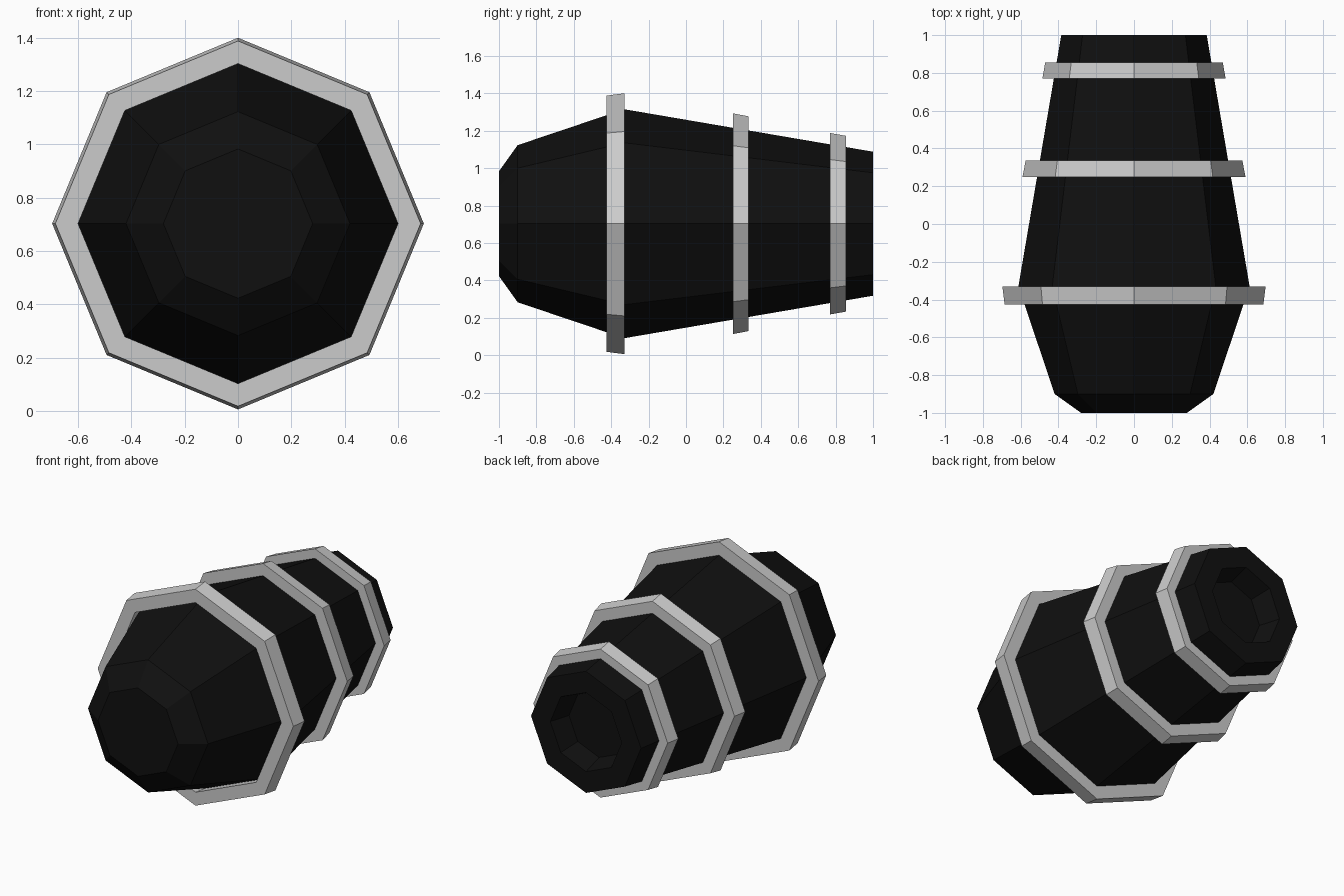
import bpy, bmesh, math

if "Cube" in bpy.data.objects:
    bpy.data.objects.remove(bpy.data.objects["Cube"])

CZ = 0.703   # height of the long axis
SIDES = 8


def lathe(name, profile, closed=False, mat=None):
    """Spin (y, radius) points round the long axis into a faceted solid."""
    bm = bmesh.new()
    loops = []
    for y, r in profile:
        loops.append([bm.verts.new((r * math.cos(i * math.tau / SIDES), y,
                                    CZ + r * math.sin(i * math.tau / SIDES)))
                      for i in range(SIDES)])
    pairs = list(zip(loops, loops[1:]))
    if closed:
        pairs.append((loops[-1], loops[0]))
    for a, b in pairs:
        for i in range(SIDES):
            j = (i + 1) % SIDES
            bm.faces.new((a[i], a[j], b[j], b[i]))
    if not closed:
        bm.faces.new(loops[0])
        bm.faces.new(loops[-1])
    bmesh.ops.recalc_face_normals(bm, faces=bm.faces)
    mesh = bpy.data.meshes.new(name)
    bm.to_mesh(mesh)
    bm.free()
    if mat:
        mesh.materials.append(mat)
    obj = bpy.data.objects.new(name, mesh)
    bpy.context.collection.objects.link(obj)
    return obj


black = bpy.data.materials.new("black")
black.diffuse_color = (0.005, 0.005, 0.005, 1)
black.use_nodes = True
black.node_tree.nodes["Principled BSDF"].inputs["Base Color"].default_value = black.diffuse_color

# Tapered body with blunt nose and a shallow recess in the rear
lathe("body", [(-1, 0.28), (-0.9, 0.42), (-0.33, 0.612), (1, 0.385),
               (1, 0.25), (0.87, 0.21)], mat=black)

# Raised bands: front y, back y, front radius, back radius
bands = {"front_band": (-0.425, -0.33, 0.685, 0.697),
         "middle_band": (0.25, 0.335, 0.590, 0.574),
         "rear_band": (0.77, 0.855, 0.485, 0.470)}
T = 0.085
for name, (y0, y1, r0, r1) in bands.items():
    lathe(name, [(y0, r0 - T), (y0, r0), (y1, r1), (y1, r1 - T)], closed=True)
